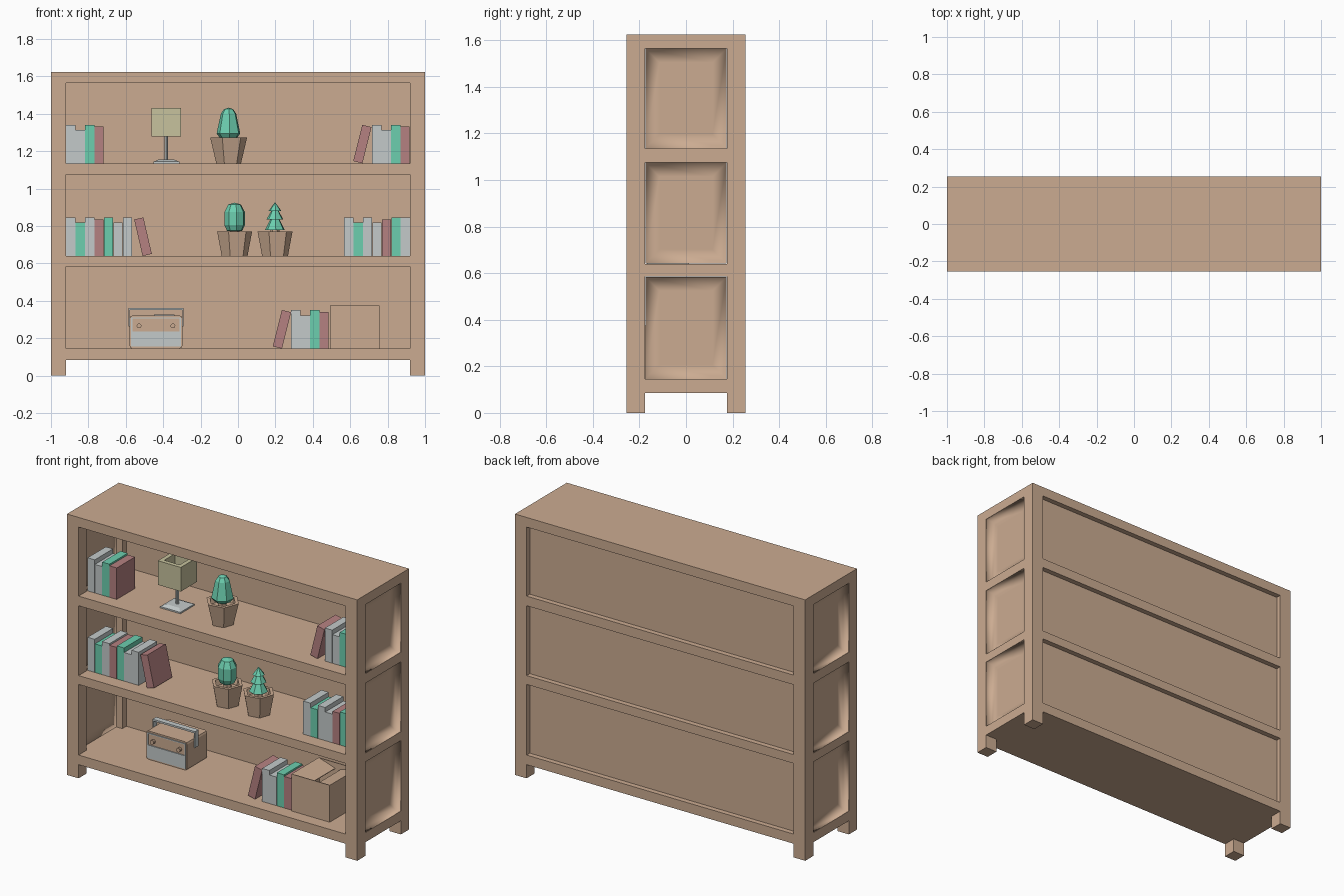
import bpy, bmesh
from math import cos, sin, pi, radians
from mathutils import Matrix, Vector

old = bpy.data.objects.get("Cube")
if old:
    bpy.data.objects.remove(old, do_unlink=True)


def material(name, rgb):
    m = bpy.data.materials.new(name)
    m.use_nodes = True
    m.diffuse_color = (*rgb, 1)
    m.node_tree.nodes["Principled BSDF"].inputs["Base Color"].default_value = (*rgb, 1)
    return m


wood = material("light wood", (0.60, 0.41, 0.285))
teal = material("teal green", (0.15, 0.62, 0.43))
grey = material("pale grey", (0.55, 0.59, 0.59))
pink = material("dusty pink", (0.46, 0.22, 0.22))
cream = material("cream shade", (0.57, 0.54, 0.34))


def finish(name, bm, mat):
    bmesh.ops.recalc_face_normals(bm, faces=bm.faces)
    me = bpy.data.meshes.new(name)
    bm.to_mesh(me)
    bm.free()
    me.materials.append(mat)
    ob = bpy.data.objects.new(name, me)
    bpy.context.collection.objects.link(ob)
    return ob


def add_box(bm, x, y, z):
    """Add a box spanning the given (low, high) pairs."""
    spans = (x, y, z)
    mid = Vector([(a + b) / 2 for a, b in spans])
    size = Matrix.Diagonal([b - a for a, b in spans] + [1])
    return bmesh.ops.create_cube(bm, size=1, matrix=Matrix.Translation(mid) @ size)["verts"]


def boxes(name, mat, *spans):
    bm = bmesh.new()
    for s in spans:
        add_box(bm, *s)
    return finish(name, bm, mat)


def lathe(name, mat, x, y, z, profile, sides, turn=0.0):
    """Faceted turned shape from (radius, height) pairs."""
    bm = bmesh.new()
    rings = []
    for r, h in profile:
        if r == 0:
            rings.append([bm.verts.new((x, y, z + h))])
        else:
            angles = [turn + 2 * pi * k / sides for k in range(sides)]
            rings.append([bm.verts.new((x + r * cos(a), y + r * sin(a), z + h)) for a in angles])
    for a, b in zip(rings, rings[1:]):
        for k in range(sides):
            n = (k + 1) % sides
            quad = [a[k % len(a)], a[n % len(a)], b[n % len(b)], b[k % len(b)]]
            bm.faces.new(list(dict.fromkeys(quad)))
    return finish(name, bm, mat)


# Bookcase carcass: corner posts and full-depth boards
W, D, P = 1.0, 0.255, 0.08
IX, IY = W - P, D - P
HEIGHT = 1.625
boards = [(0.085, 0.145), (0.585, 0.64), (1.075, 1.135), (1.565, HEIGHT)]
for sx, side in ((1, "left"), (-1, "right")):
    for sy, end in ((1, "back"), (-1, "front")):
        boxes(f"{end}_{side}_post", wood,
              (sorted((sx * IX, sx * W)), sorted((sy * IY, sy * D)), (0, HEIGHT)))
for i, z in enumerate(boards):
    boxes(f"shelf_{i + 1}", wood, ((-IX, IX), (-D, D), z),
          ((IX, W), (-IY, IY), z), ((-W, -IX), (-IY, IY), z))

# Thin recessed back panels and softly shaded side trays in each bay
for i, (low, high) in enumerate(zip(boards, boards[1:])):
    z0, z1 = low[1], high[0]
    boxes(f"back_panel_{i + 1}", wood, ((-IX, IX), (0.215, 0.223), (z0, z1)))
    bm = bmesh.new()
    e = 0.0008
    add_box(bm, (0.96, W - e), (-IY + e, IY - e), (z0 + e, z1 - e))
    bm.normal_update()
    outer = [f for f in bm.faces if f.normal.x > 0.9]
    bmesh.ops.delete(bm, geom=outer, context="FACES_ONLY")
    floor = [f for f in bm.faces if f.normal.x < -0.9]
    bmesh.ops.inset_region(bm, faces=floor, thickness=0.085)
    tray = finish(f"side_panels_{i + 1}", bm, wood)
    tray.data.flip_normals()
    if max(tray.data.polygons, key=lambda p: abs(p.normal.x)).normal.x < 0:
        tray.data.flip_normals()
    tray.data.shade_smooth()
    tray.modifiers.new("mirror", "MIRROR")

# Books: capitals are tall, small letters short
KIND = {"G": (grey, 0.206), "g": (grey, 0.178), "T": (teal, 0.206),
        "t": (teal, 0.178), "P": (pink, 0.196)}
BW = 0.0505
BOOK_Y = (-0.168, 0.012)


def book_row(name, x, z, codes, front=0.0):
    y = (BOOK_Y[0] + front, BOOK_Y[1] + front)
    for i, c in enumerate(codes):
        mat, h = KIND[c]
        boxes(f"{name}_book_{i + 1}", mat, ((x + i * BW, x + (i + 1) * BW - 0.001), y, (z, z + h)))


def leaning_book(name, x, z, lean):
    span = (-BW, 0) if lean > 0 else (0, BW)
    ob = boxes(name, pink, (span, BOOK_Y, (0, 0.2)))
    ob.location = (x, 0, z)
    ob.rotation_euler.y = radians(lean)


Z1, Z2, Z3 = (b[1] for b in boards[:3])
book_row("top_right", -0.919, Z3, "GgTP")
book_row("top_left", 0.717, Z3, "GgTP")
leaning_book("top_leaning_book", 0.665, Z3, 14)
book_row("middle_right", -0.919, Z2, "GtGPTgG")
leaning_book("middle_leaning_book", -0.51, Z2, -13)
book_row("middle_left", 0.567, Z2, "GtGgPTG")
book_row("bottom", 0.284, Z1, "GgTP")
leaning_book("bottom_leaning_book", 0.235, Z1, 14)

# Table lamp
lx, ly = -0.383, -0.05
lathe("lamp_base", grey, lx, ly, Z3,
      [(0, 0), (0.098, 0), (0.098, 0.009), (0.06, 0.02), (0, 0.02)], 4, pi / 4)
lathe("lamp_stem", grey, lx, ly, Z3, [(0, 0.015), (0.01, 0.015), (0.01, 0.22), (0, 0.22)], 8)
lathe("lamp_shade", cream, lx, ly, Z3 + 0.145,
      [(0.112, 0), (0.112, 0.15), (0.075, 0.15), (0.075, 0), (0.112, 0)], 4, pi / 4)


# Potted plants
def pot(name, x, z, r0, r1, h):
    lathe(name, wood, x, -0.08, z,
          [(0, 0), (r0, 0), (r1, h), (r1 * 0.78, h), (r1 * 0.7, h - 0.035), (0, h - 0.035)],
          6, radians(10))
    lathe(name + "_stem", wood, x, -0.08, z, [(0.025, h - 0.04), (0.025, h + 0.02)], 6)


pot("top_pot", -0.05, Z3, 0.067, 0.1, 0.138)
pot("dome_cactus_pot", -0.018, Z2, 0.07, 0.095, 0.132)
pot("tree_pot", 0.198, Z2, 0.07, 0.095, 0.132)
lathe("top_cactus", teal, -0.05, -0.08, Z3 + 0.138,
      [(0, 0), (0.048, 0), (0.065, 0.022), (0.042, 0.128), (0.025, 0.152), (0, 0.16)], 7, 0.3)
lathe("dome_cactus", teal, -0.018, -0.08, Z2 + 0.13,
      [(0, 0), (0.042, 0.005), (0.056, 0.035), (0.056, 0.105), (0.035, 0.145), (0, 0.155)], 8, 0.2)
lathe("little_tree", teal, 0.198, -0.08, Z2 + 0.138,
      [(0, 0), (0.055, 0), (0.025, 0.058), (0.046, 0.058), (0.02, 0.103), (0.035, 0.103),
       (0, 0.15)], 7, 0.3)

# Radio: rounded body, framed front, knobs, strap handle and aerial
rx0, rx1, ry0, ry1, rz1 = -0.579, -0.298, -0.075, 0.12, 0.322
bm = bmesh.new()
add_box(bm, (rx0, rx1), (ry0, ry1), (Z1, rz1))
along = [e for e in bm.edges if abs((e.verts[0].co - e.verts[1].co).y) > 0.1]
bmesh.ops.bevel(bm, geom=along, offset=0.015, segments=2, affect="EDGES", profile=0.5)
finish("radio_body", bm, wood)
fy = (ry0 - 0.006, ry0 + 0.002)
boxes("radio_front", grey,
      ((rx0 + 0.008, rx1 - 0.008), fy, (Z1 + 0.01, 0.237)),
      ((rx0 + 0.008, rx0 + 0.014), fy, (0.237, 0.306)),
      ((rx1 - 0.014, rx1 - 0.008), fy, (0.237, 0.306)),
      ((rx0 + 0.008, rx1 - 0.008), fy, (0.306, 0.312)))
for sx, label in ((rx0 + 0.05, "right"), (rx1 - 0.05, "left")):
    knob = lathe(f"radio_{label}_knob", wood, 0, 0, 0,
                 [(0, 0), (0.013, 0), (0.013, 0.018), (0, 0.018)], 10)
    knob.location = (sx, ry0, 0.266)
    knob.rotation_euler.x = pi / 2
hy = (-0.005, 0.03)
boxes("radio_handle", grey,
      ((rx0 - 0.006, rx1 + 0.006), hy, (0.352, 0.363)),
      ((rx0 - 0.006, rx0), hy, (0.262, 0.352)),
      ((rx1, rx1 + 0.006), hy, (0.262, 0.352)))
boxes("radio_aerial", grey, ((-0.45, -0.34), (0.07, 0.09), (0.315, 0.328)))

# Storage box with two flaps folded slightly inwards
bx, by, t = (0.492, 0.756), (-0.177, 0.095), 0.005
top = 0.375
boxes("storage_box", wood, (bx, by, (Z1, Z1 + t)),
      ((bx[0], bx[0] + t), by, (Z1, top)), ((bx[1] - t, bx[1]), by, (Z1, top)),
      (bx, (by[0], by[0] + t), (Z1, top)), (bx, (by[1] - t, by[1]), (Z1, top)))
for x, s, label in ((bx[0] + t, 1, "right"), (bx[1] - t, -1, "left")):
    flap = boxes(f"storage_box_{label}_flap", wood,
                 (sorted((0, s * 0.115)), (by[0] + t, by[1] - t), (-t, 0)))
    flap.location = (x, 0, top)
    flap.rotation_euler.y = s * radians(18)
